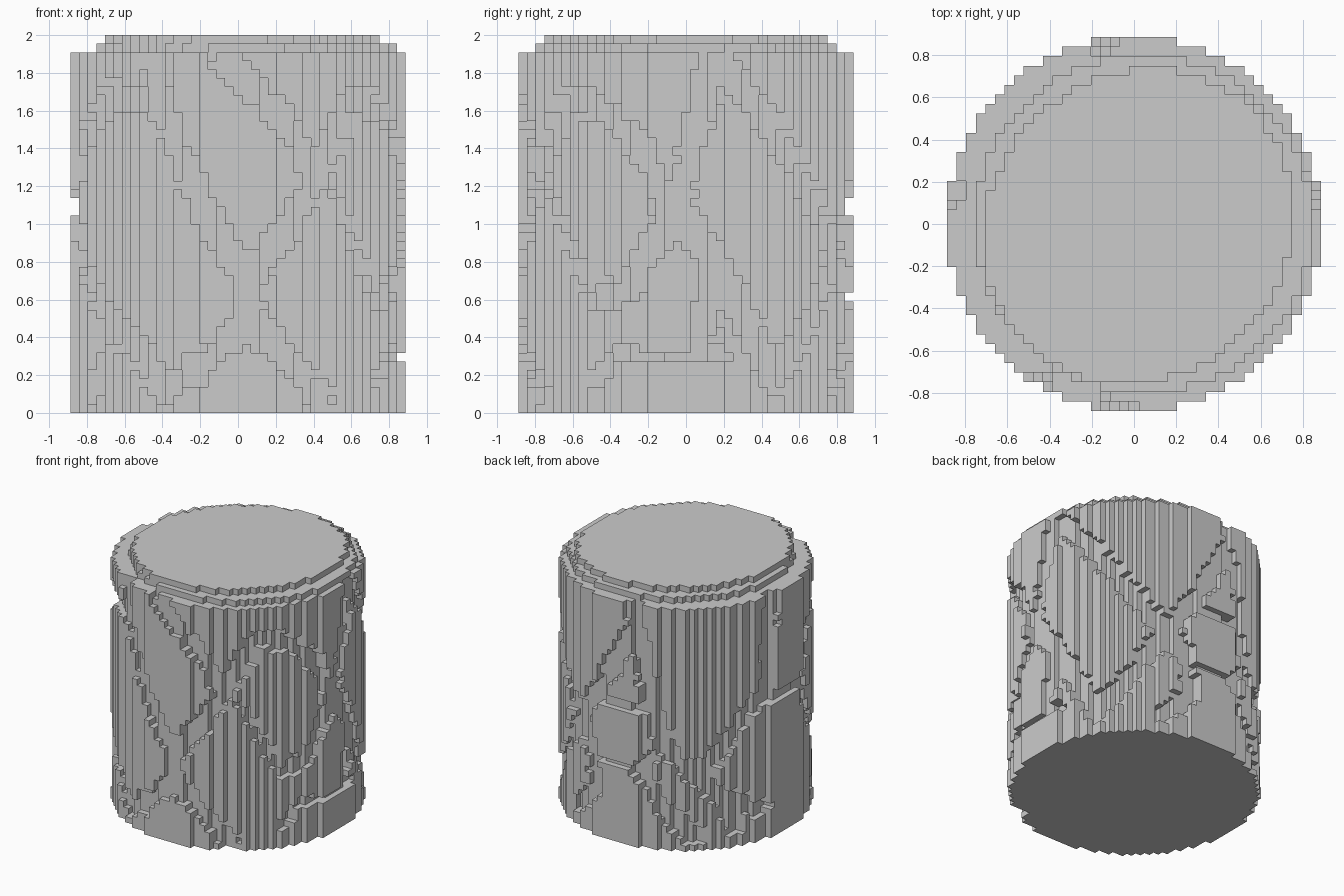
import bpy
import bmesh
import math
import random
from mathutils import Vector

random.seed(4)
LAYERS = 44
UNIT = 2 / LAYERS
HALF = 19
BODY_RADIUS = HALF + 0.5
GROOVE_RADIUS = HALF - 0.8

default_cube = bpy.data.objects.get("Cube")
if default_cube:
    bpy.data.objects.remove(default_cube, do_unlink=True)

# Bark cracks as paths of (angle in degrees, layer)
front_cracks = [
    [(-121, 41), (-117, 35), (-112, 31), (-105, 26), (-98, 21), (-87, 16), (-73, 21), (-62, 27), (-46, 37)],
    [(-97, 42), (-73, 34), (-62, 28)],
    [(-87, 16), (-87, 10), (-105, 5), (-117, 2)],
    [(-86, 12), (-78, 8), (-68, 5), (-58, 1)],
]
right_cracks = [
    [(-46, 37), (-30, 35), (-17, 31), (-4, 24), (12, 17), (20, 12), (32, 4), (50, 11), (69, 20)],
    [(10, 42), (5, 35), (-4, 24), (-22, 14), (-35, 13)],
    [(12, 17), (4, 8)],
    [(10, 42), (30, 34), (45, 27), (59, 21), (69, 20)],
]
back_cracks = [
    [(69, 20), (86, 29), (100, 37)],
    [(98, 42), (105, 33), (109, 26), (114, 18), (129, 13), (142, 9), (150, 3)],
    [(69, 20), (76, 13), (78, 8), (62, 3)],
    [(104, 13), (115, 7), (130, 2)],
]
left_cracks = [
    [(129, 13), (142, 17), (155, 23), (167, 25)],
    [(193, 24), (200, 18), (217, 11), (235, 7), (243, 2)],
    [(171, 42), (167, 34), (167, 24)],
    [(239, 36), (220, 37), (205, 33), (193, 24)],
    [(217, 11), (210, 2)],
    [(142, 9), (165, 5)],
]
thin_cracks = [
    [(-35, 13), (-44, 19), (-55, 26)],
    [(4, 8), (14, 6.5), (-14, 6.5), (-25, 7), (-35, 3)],
    [(75, 24), (109, 24)],
    [(75, 13.5), (104, 13.5), (114, 18)],
    [(166, 24), (194, 24)],
]


def wrap(angle):
    return (angle + 180) % 360 - 180


def arc(degrees):
    return math.radians(degrees) * HALF


def crack_stamps(paths, thinnest, widest):
    """Stamp crack paths with a slightly varying width."""
    found = []
    for path in paths:
        for (a0, z0), (a1, z1) in zip(path, path[1:]):
            steps = int(math.hypot(arc(a1 - a0), z1 - z0)) + 1
            for i in range(steps):
                t = i / steps
                found.append((a0 + (a1 - a0) * t, z0 + (z1 - z0) * t,
                              random.uniform(thinnest, widest)))
    return found


stamps = crack_stamps(front_cracks + right_cracks + back_cracks + left_cracks, 1.1, 2)
stamps += crack_stamps(thin_cracks, 0.8, 1)


def in_crack(x, y, layer):
    angle = math.degrees(math.atan2(y, x))
    return any(abs(layer + 0.5 - z) < size
               and math.hypot(arc(wrap(angle - a)), layer + 0.5 - z) < size
               for a, z, size in stamps)


def is_solid(x, y, layer):
    # Two uneven steps form the worn top
    if layer == LAYERS - 1:
        wobble = 0.7 * math.cos(2 * (math.atan2(y, x) - math.radians(50)))
        return math.hypot(x - 0.5, y + 0.3) < 16.3 + wobble
    if layer == LAYERS - 2:
        return math.hypot(x - 1, y) < 17.6
    radius = math.hypot(x, y)
    if radius > BODY_RADIUS:
        return False
    return radius < GROOVE_RADIUS or not in_crack(x, y, layer)


span = range(-HALF, HALF + 1)
cells = {(x, y, z) for x in span for y in span for z in range(LAYERS)
         if is_solid(x, y, z)}

# Build only the exposed faces of the blocks
bm = bmesh.new()
corners = {}


def corner(p):
    key = tuple(round(2 * c) for c in p)
    if key not in corners:
        corners[key] = bm.verts.new((p.x * UNIT, p.y * UNIT, (p.z + 0.5) * UNIT))
    return corners[key]


axes = [Vector((1, 0, 0)), Vector((0, 1, 0)), Vector((0, 0, 1))]
for cell in cells:
    center = Vector(cell)
    for k in range(3):
        u, v = axes[(k + 1) % 3] / 2, axes[(k + 2) % 3] / 2
        for sign in (-1, 1):
            normal = axes[k] * sign
            if tuple(int(c) for c in center + normal) in cells:
                continue
            mid = center + normal / 2
            ring = [mid - u - v, mid + u - v, mid + u + v, mid - u + v]
            bm.faces.new([corner(p) for p in ring[::sign]])

# Merge flat neighbours into larger panels
bmesh.ops.dissolve_limit(bm, angle_limit=0.01, verts=bm.verts, edges=bm.edges)
mesh = bpy.data.meshes.new("log_body")
bm.to_mesh(mesh)
bm.free()

grey = bpy.data.materials.new("plain_grey")
grey.use_nodes = True
color = (0.6, 0.6, 0.6, 1)
grey.diffuse_color = color
grey.node_tree.nodes["Principled BSDF"].inputs["Base Color"].default_value = color
mesh.materials.append(grey)

log_body = bpy.data.objects.new("log_body", mesh)
bpy.context.collection.objects.link(log_body)
